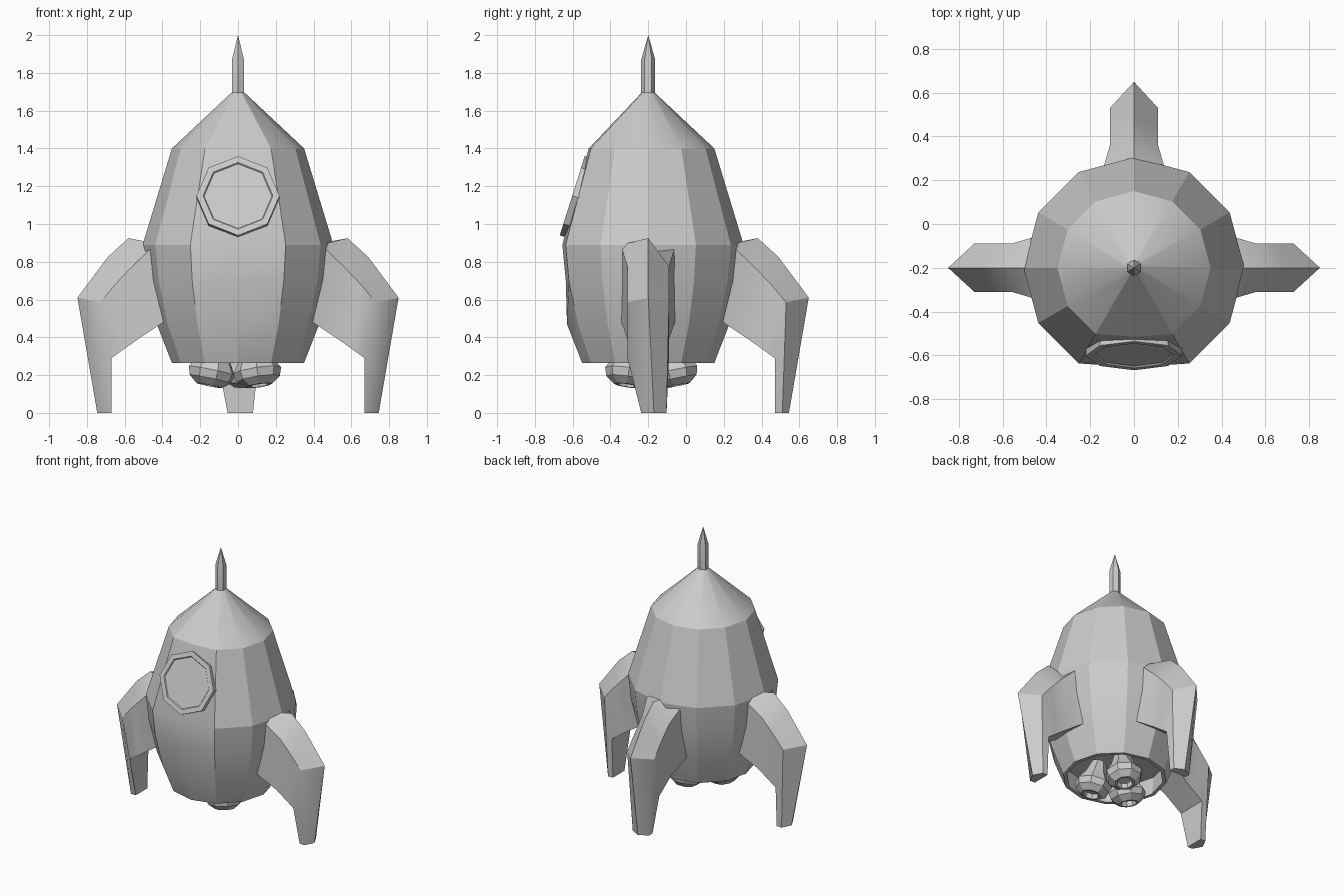
import bpy, bmesh
from math import sin, cos, pi, radians
from mathutils import Matrix, Vector

if "Cube" in bpy.data.objects:
    bpy.data.objects.remove(bpy.data.objects["Cube"])

AXIS_Y = -0.2  # hull axis position


def finish(bm, name, angle=22):
    bmesh.ops.recalc_face_normals(bm, faces=bm.faces)
    mesh = bpy.data.meshes.new(name)
    bm.to_mesh(mesh)
    bm.free()
    ob = bpy.data.objects.new(name, mesh)
    bpy.context.collection.objects.link(ob)
    bpy.ops.object.select_all(action='DESELECT')
    ob.select_set(True)
    bpy.context.view_layer.objects.active = ob
    bpy.ops.object.shade_smooth_by_angle(angle=radians(angle))
    return ob


def bridge(bm, rings):
    for a, b in zip(rings, rings[1:]):
        n = max(len(a), len(b))
        for i in range(n):
            j = (i + 1) % n
            if len(a) == 1:
                bm.faces.new((a[0], b[j], b[i]))
            elif len(b) == 1:
                bm.faces.new((a[i], a[j], b[0]))
            else:
                bm.faces.new((a[i], a[j], b[j], b[i]))


def lathe(name, profile, sides, matrix, angle=22, shape=None):
    """Revolve (radius, height) points; radius 0 closes to a point."""
    bm = bmesh.new()
    rings = []
    for r, z in profile:
        ring = []
        for i in range(1 if r == 0 else sides):
            t = 2 * pi * i / sides
            co = Vector((r * cos(t), r * sin(t), z))
            if shape:
                co = shape(co, r)
            ring.append(bm.verts.new(matrix @ co))
        rings.append(ring)
    bridge(bm, rings)
    return finish(bm, name, angle)


# Hull, slightly flattened where the window sits, hollow underneath
def flatten_front(co, r):
    if 0.6 < co.z < 1.5:
        co.y = max(co.y, -0.9 * r)
    return co


centre = Matrix.Translation((0, AXIS_Y, 0))
lathe("hull", [(0, 0.42), (0.34, 0.40), (0.325, 0.265), (0.35, 0.265), (0.43, 0.47),
               (0.485, 0.70), (0.505, 0.89), (0.35, 1.40), (0.035, 1.695), (0, 1.70)],
      12, centre, shape=flatten_front)

# Nose spire
lathe("nose_spire", [(0, 1.66), (0.037, 1.66), (0.037, 1.87), (0, 2.0)], 6,
      centre @ Matrix.Rotation(pi / 6, 4, 'Z'))

# Tilted octagonal window with a raised frame
window = Matrix.Translation((0, -0.588, 1.145)) @ Matrix.Rotation(radians(72.5), 4, 'X')
lathe("window_frame", [(0.185, -0.05), (0.22, -0.05), (0.22, 0.015), (0.185, 0.015),
                       (0.178, 0.006)], 8, window)
lathe("window_pane", [(0.18, 0.008), (0, 0.008)], 8, window)

# Three engine nozzles splayed outward
for k, deg in enumerate((-45, 75, 195)):
    m = (centre @ Matrix.Rotation(radians(deg), 4, 'Z')
         @ Matrix.Translation((0.16, 0, 0.145)) @ Matrix.Rotation(radians(-12), 4, 'Y'))
    lathe(f"engine_nozzle_{k + 1}",
          [(0, 0.04), (0.05, 0.035), (0.055, 0), (0.07, 0), (0.115, 0.035),
           (0.128, 0.08), (0.085, 0.15), (0.05, 0.25), (0, 0.25)], 8, m)

# Landing fins: per section lower (r, z), shoulder (r, z), ridge (r, z), half width
FIN = [((0.38, 0.49), (0.44, 0.89), (0.45, 0.90), 0.145),
       ((0.53, 0.39), (0.56, 0.775), (0.58, 0.925), 0.11),
       ((0.60, 0.34), (0.65, 0.68), (0.69, 0.825), 0.11),
       ((0.67, 0.29), (0.73, 0.585), (0.85, 0.61), 0.11),
       ((0.67, 0.0), (0.71, 0.0), (0.745, 0.0), 0.067)]


def fin(name, deg, foot_shift):
    m = centre @ Matrix.Rotation(radians(deg), 4, 'Z')
    bm = bmesh.new()
    rings = []
    for low, shoulder, ridge, w in FIN:
        s = foot_shift if low[1] == 0 else 0
        pts = [(low, -w), (shoulder, -w), (ridge, 0), (shoulder, w), (low, w)]
        rings.append([bm.verts.new(m @ Vector((p[0], y + s, p[1]))) for p, y in pts])
    bridge(bm, rings)
    bm.faces.new(rings[0])
    bm.faces.new(rings[-1])
    return finish(bm, name, 30)


fin("right_fin", 0, 0.03)
fin("back_fin", 90, -0.012)
fin("left_fin", 180, -0.03)
